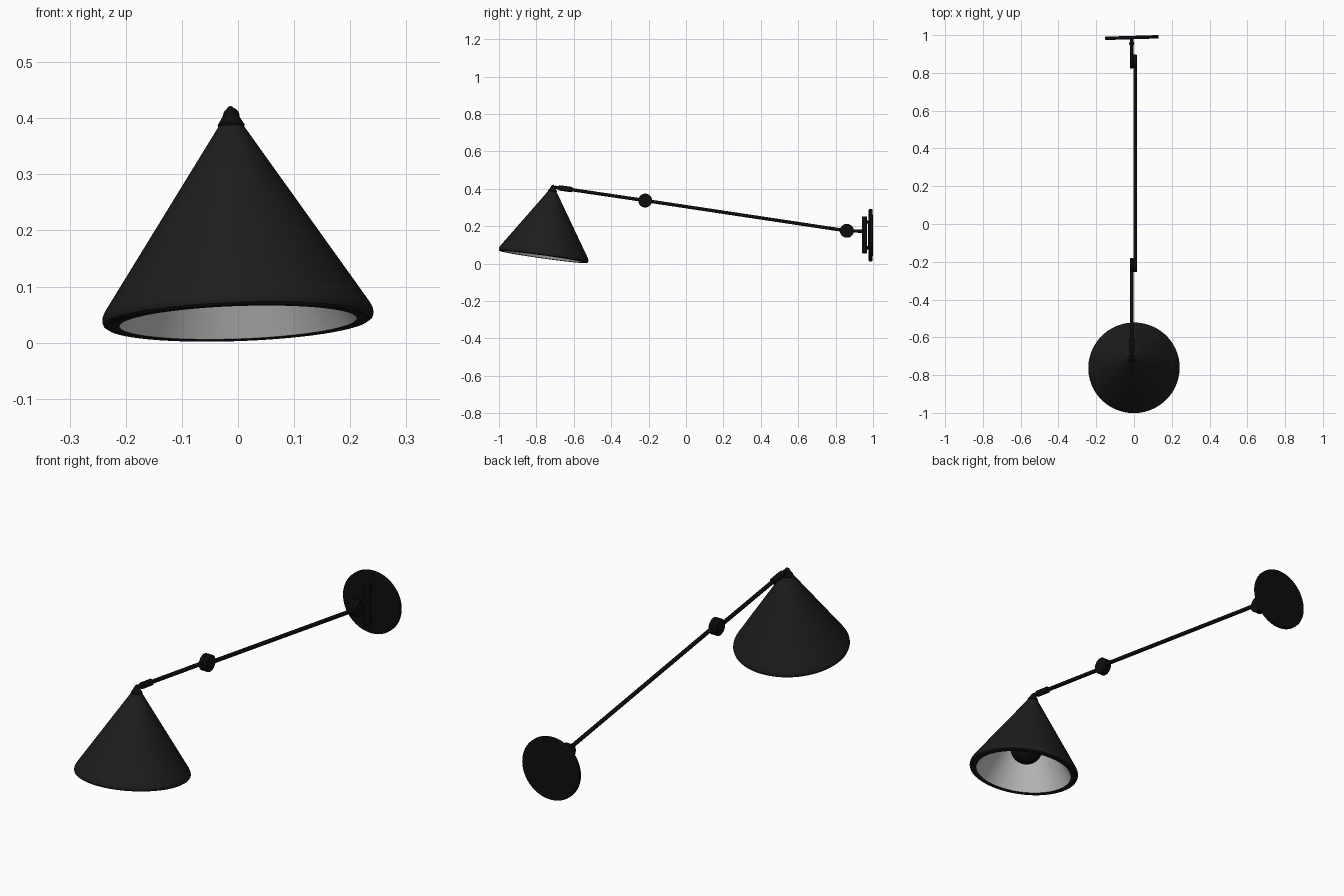
import bpy, math
from mathutils import Vector, Matrix

if "Cube" in bpy.data.objects:
    bpy.data.objects.remove(bpy.data.objects["Cube"])


def material(name, rgb):
    m = bpy.data.materials.new(name)
    m.diffuse_color = (*rgb, 1)
    m.use_nodes = True
    m.node_tree.nodes["Principled BSDF"].inputs["Base Color"].default_value = m.diffuse_color
    return m


METAL = material("black_metal", (0.004, 0.004, 0.004))
PAINT = material("shade_black", (0.012, 0.012, 0.012))
LIGHT = material("shade_lining_grey", (0.6, 0.6, 0.6))


def finish(ob, name, mat, bevel=0):
    ob.name = name
    ob.data.materials.append(mat)
    if bevel:
        mod = ob.modifiers.new("Bevel", 'BEVEL')
        mod.width, mod.segments = bevel, 2
    bpy.ops.object.select_all(action='DESELECT')
    ob.select_set(True)
    bpy.context.view_layer.objects.active = ob
    bpy.ops.object.shade_smooth_by_angle(angle=math.radians(35))
    return ob


def rod(name, a, b, r, bevel=0, mat=METAL, sides=32):
    a, b = Vector(a), Vector(b)
    bpy.ops.mesh.primitive_cylinder_add(vertices=sides, radius=r, depth=(b - a).length,
                                        location=(a + b) / 2)
    ob = bpy.context.object
    ob.rotation_euler = (b - a).to_track_quat('Z', 'Y').to_euler()
    return finish(ob, name, mat, bevel)


# Tilted frame shared by everything on the shade axis
axis = Vector((-0.035, 0.138, 0.99)).normalized()
SHADE = Matrix.Translation((0, -0.762, 0.041)) @ axis.to_track_quat('Z', 'Y').to_matrix().to_4x4()


def lathe(name, profile, mat, n=96):
    verts, faces = [], []
    for r, h in profile:
        for i in range(n):
            t = math.tau * i / n
            verts.append((r * math.cos(t), r * math.sin(t), h))
    for k in range(len(profile) - 1):
        for i in range(n):
            j = (i + 1) % n
            faces.append((k * n + i, k * n + j, (k + 1) * n + j, (k + 1) * n + i))
    me = bpy.data.meshes.new(name)
    me.from_pydata(verts, [], faces)
    ob = bpy.data.objects.new(name, me)
    bpy.context.collection.objects.link(ob)
    ob.matrix_world = SHADE
    return finish(ob, name, mat)


# Shade: outer cone with rolled lip, pale lining, finial
lathe("shade_outer", [(0.212, -0.005), (0.234, -0.006), (0.240, -0.002), (0.242, 0.004),
                      (0.241, 0.012), (0.236, 0.022), (0.018, 0.355)], PAINT)
lathe("shade_lining", [(0.008, 0.325), (0.212, -0.005)], LIGHT)
lathe("shade_finial", [(0.001, 0.344), (0.023, 0.346), (0.024, 0.351), (0.017, 0.362),
                       (0.010, 0.376), (0.004, 0.383), (0.0005, 0.385)], METAL, 32)

# Bulb and its socket inside the shade
R, C = 0.072, 0.112
lathe("bulb", [(max(R * math.sin(math.pi * i / 20), 0.0003), C - R * math.cos(math.pi * i / 20))
               for i in range(21)], METAL, 40)
lathe("bulb_socket", [(0.024, 0.16), (0.024, 0.26), (0.008, 0.275), (0.008, 0.345)], METAL, 32)

# Arms: the short one lies left of the joint, the long one right of it
XL, XR = -0.012, 0.006
elbow, wall = (-0.218, 0.337), (0.860, 0.175)
tip = (-0.700, 0.408)
rod("front_arm", (XL, *tip), (XL, *elbow), 0.009)
rod("long_arm", (XR, *elbow), (XR, *wall), 0.009)
rod("wall_stub", (XL, *wall), (XL, 0.955, 0.173), 0.009)

# Sleeve behind the shade
rod("arm_sleeve", (XL, -0.680, 0.405), (XL, -0.608, 0.395), 0.0145, 0.003)

# Pivot joints, each a pair of facing discs
for label, (y, z) in (("elbow", elbow), ("wall", wall)):
    rod(label + "_joint_left", (-0.021, y, z), (-0.0035, y, z), 0.037, 0.003, sides=48)
    rod(label + "_joint_right", (-0.0025, y, z), (0.015, y, z), 0.037, 0.003, sides=48)

# Wall mount: upright post, standoffs and a slightly turned round plate
rod("mount_post", (XL, 0.955, 0.055), (XL, 0.955, 0.252), 0.0135, 0.003)
for label, z in (("lower", 0.085), ("upper", 0.222)):
    rod(label + "_standoff", (XL, 0.955, z), (XL, 0.985, z), 0.009)
turn = 0.03
d = Vector((-math.sin(turn), math.cos(turn), 0)) * 0.009
c = Vector((-0.012, 0.987, 0.152))
rod("wall_plate", c - d, c + d, 0.141, 0.003, sides=96)
